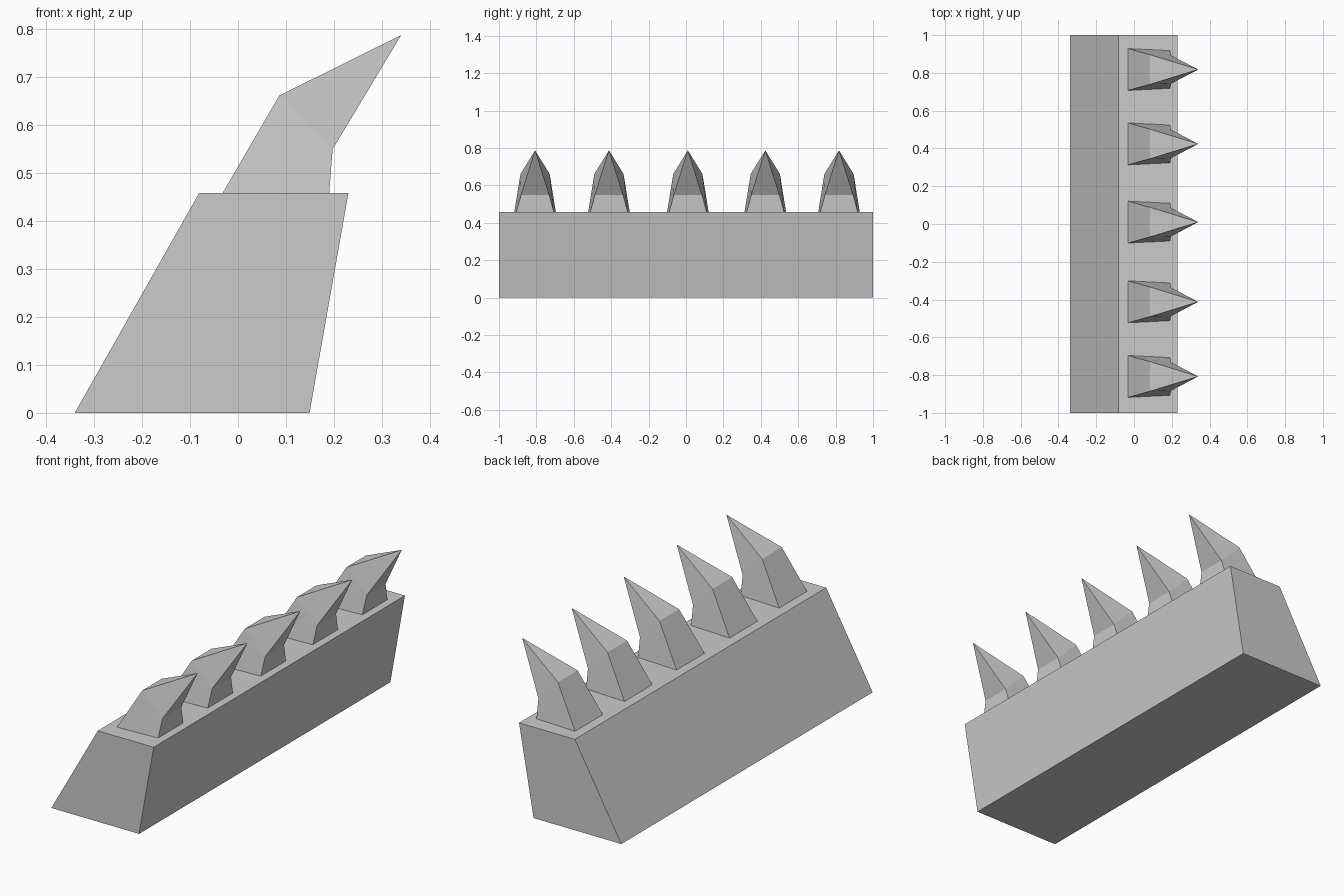
import bpy

if "Cube" in bpy.data.objects:
    bpy.data.objects.remove(bpy.data.objects["Cube"])


def make_mesh(name, verts, faces, location=(0, 0, 0)):
    mesh = bpy.data.meshes.new(name)
    mesh.from_pydata(verts, [], faces)
    mesh.update()
    obj = bpy.data.objects.new(name, mesh)
    obj.location = location
    bpy.context.collection.objects.link(obj)
    return obj


TOP = 0.458

# Sloped block: side profile extruded along y
profile = [(-0.34, 0), (0.149, 0), (0.23, TOP), (-0.081, TOP)]
verts = [(x, y, z) for y in (-1, 1) for x, z in profile]
faces = [(0, 1, 2, 3), (7, 6, 5, 4)]
faces += [(i, i + 4, (i + 1) % 4 + 4, (i + 1) % 4) for i in range(4)]
make_mesh("base_block", verts, faces)

# Hooked spike: two four-sided rings and a tip; rows are (x, z, half width)
rings = [
    [(-0.032, 0, 0.111), (0.19, 0, 0.1)],
    [(0.086, 0.661 - TOP, 0.078), (0.197, 0.549 - TOP, 0.075)],
]
spike_verts = []
for (xb, zb, wb), (xf, zf, wf) in rings:
    spike_verts += [(xb, -wb, zb), (xf, -wf, zf), (xf, wf, zf), (xb, wb, zb)]
spike_verts.append((0.34, 0, 0.787 - TOP))
spike_faces = [(3, 2, 1, 0)]
for i in range(4):
    j = (i + 1) % 4
    spike_faces += [(i, j, j + 4, i + 4), (i + 4, j + 4, 8)]

# Row of slightly unevenly spaced spikes
for n, y in enumerate((-0.807, -0.412, 0.01, 0.424, 0.818), 1):
    make_mesh(f"spike_{n}", spike_verts, spike_faces, (0, y, TOP))
